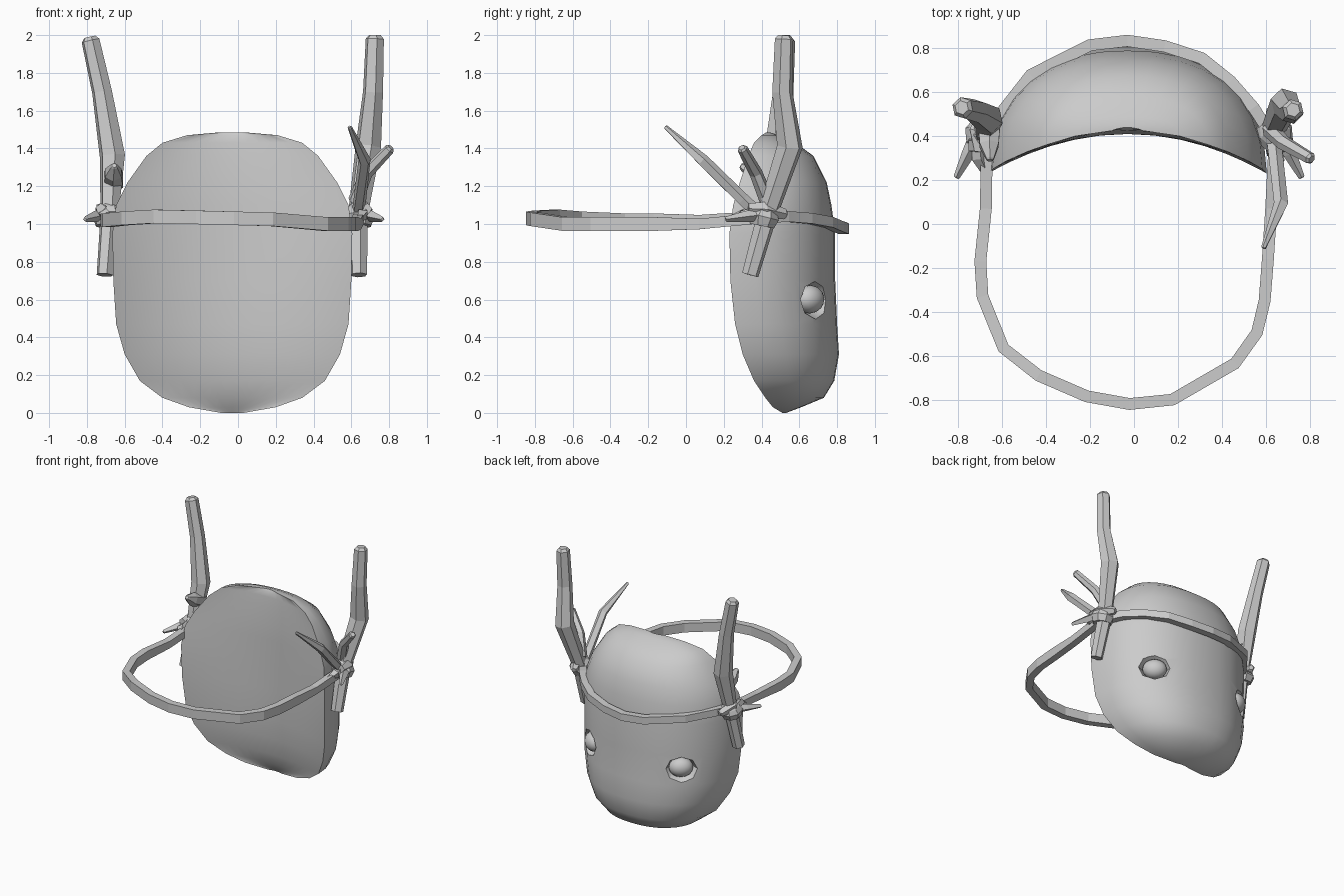
import bpy, bmesh, math
from mathutils import Vector

cube = bpy.data.objects.get("Cube")
if cube:
    bpy.data.objects.remove(cube, do_unlink=True)

grey = bpy.data.materials.new("plain_grey")
grey.use_nodes = True
grey.diffuse_color = (0.6, 0.6, 0.6, 1)
grey.node_tree.nodes["Principled BSDF"].inputs["Base Color"].default_value = (0.6, 0.6, 0.6, 1)


def make(name, bm, smooth=None):
    bmesh.ops.recalc_face_normals(bm, faces=bm.faces)
    mesh = bpy.data.meshes.new(name)
    bm.to_mesh(mesh)
    bm.free()
    mesh.materials.append(grey)
    ob = bpy.data.objects.new(name, mesh)
    bpy.context.collection.objects.link(ob)
    if smooth:
        smooth_angle(ob, smooth)
    return ob


def smooth_angle(ob, degrees):
    bpy.ops.object.select_all(action='DESELECT')
    ob.select_set(True)
    bpy.context.view_layer.objects.active = ob
    bpy.ops.object.shade_smooth_by_angle(angle=math.radians(degrees))


def bridge(bm, rings, closed=False):
    n = len(rings[0])
    pairs = list(zip(rings, rings[1:])) + ([(rings[-1], rings[0])] if closed else [])
    for a, b in pairs:
        for i in range(n):
            j = (i + 1) % n
            bm.faces.new((a[i], a[j], b[j], b[i]))
    if not closed:
        bm.faces.new(rings[0])
        bm.faces.new(rings[-1])


def tube(name, path, radii, sides=6, squash=1.0):
    """Faceted stick along a path with a chamfered end."""
    pts = [Vector(p) for p in path]
    last = (pts[-1] - pts[-2]).normalized()
    pts.append(pts[-1].copy())
    pts[-2] -= last * radii[-1] * 0.4
    radii = list(radii) + [radii[-1] * 0.65]
    bm, rings = bmesh.new(), []
    for k, p in enumerate(pts):
        d = (pts[min(k + 1, len(pts) - 1)] - pts[max(k - 1, 0)]).normalized()
        side = d.cross(Vector((0.3, 1, 0.1))).normalized()
        up = side.cross(d)
        rings.append([bm.verts.new(p + radii[k] * (side * math.cos(a) * squash + up * math.sin(a)))
                      for a in (2 * math.pi * i / sides for i in range(sides))])
    bridge(bm, rings)
    return make(name, bm)


# Mask: stacked slices of height, half width, rim y, face y, back y
CX = -0.03
slices = [
    (0.00, 0.06, 0.51, 0.53, 0.52), (0.03, 0.23, 0.46, 0.61, 0.50),
    (0.08, 0.37, 0.42, 0.73, 0.47), (0.17, 0.49, 0.36, 0.785, 0.44),
    (0.31, 0.57, 0.30, 0.81, 0.42), (0.47, 0.615, 0.26, 0.80, 0.41),
    (0.70, 0.63, 0.235, 0.79, 0.41), (0.95, 0.635, 0.23, 0.79, 0.41),
    (1.10, 0.615, 0.25, 0.77, 0.41), (1.22, 0.555, 0.285, 0.745, 0.41),
    (1.36, 0.455, 0.33, 0.675, 0.42), (1.43, 0.37, 0.36, 0.58, 0.425),
    (1.47, 0.24, 0.40, 0.49, 0.43), (1.485, 0.07, 0.425, 0.445, 0.44)]
bm, rings = bmesh.new(), []
STEPS = 16
for z, w, rim, face, back in slices:
    ring = []
    for i in range(2 * STEPS):
        a = math.pi * i / STEPS
        u = math.cos(a)
        if i <= STEPS:
            y = rim + (face - rim) * max(0, 1 - abs(u) ** 2.3) ** (1 / 2.2)
        else:
            y = rim + (back - rim) * (1 - u * u)
        ring.append(bm.verts.new((CX + w * u, y, z)))
    rings.append(ring)
bridge(bm, rings)
mask = make("mask", bm)

# Eye sockets cut into the mask, with a ball in each
for label, s in (("left", 1), ("right", -1)):
    centre = Vector((CX + s * 0.40, 0.675, 0.60))
    normal = Vector((s * 0.62, 0.78, -0.05)).normalized()
    turn = normal.to_track_quat('Z', 'Y').to_matrix().to_4x4()
    bm = bmesh.new()
    bmesh.ops.create_cone(bm, cap_ends=True, segments=8, radius1=0.075, radius2=0.17, depth=0.18)
    bmesh.ops.scale(bm, vec=(1.1, 0.9, 1), verts=bm.verts)
    bmesh.ops.transform(bm, matrix=turn, verts=bm.verts)
    bmesh.ops.translate(bm, vec=centre + normal * 0.035, verts=bm.verts)
    cutter = make("socket_cutter", bm)
    cut = mask.modifiers.new("socket", 'BOOLEAN')
    cut.operation, cut.object, cut.solver = 'DIFFERENCE', cutter, 'EXACT'
    bpy.context.view_layer.objects.active = mask
    bpy.ops.object.modifier_apply(modifier="socket")
    bpy.data.objects.remove(cutter, do_unlink=True)
    bm = bmesh.new()
    bmesh.ops.create_uvsphere(bm, u_segments=16, v_segments=10, radius=0.085)
    bmesh.ops.scale(bm, vec=(1.05, 0.88, 0.8), verts=bm.verts)
    bmesh.ops.transform(bm, matrix=turn, verts=bm.verts)
    bmesh.ops.translate(bm, vec=centre - normal * 0.025, verts=bm.verts)
    make(label + "_eye", bm, 60)
smooth_angle(mask, 40)

# Strap: rectangular band looping behind and across the face
loop = [(-0.67, 0.38, 1.04), (-0.675, 0.07, 1.02), (-0.70, -0.17, 1.02), (-0.69, -0.33, 1.02),
        (-0.595, -0.565, 1.03), (-0.435, -0.69, 1.04), (-0.215, -0.785, 1.035), (-0.02, -0.82, 1.03),
        (0.175, -0.80, 1.025), (0.46, -0.635, 1.0), (0.56, -0.495, 1.0), (0.595, -0.35, 1.0),
        (0.61, -0.16, 1.0), (0.625, 0.07, 1.0), (0.64, 0.38, 1.03), (0.545, 0.53, 1.04),
        (0.44, 0.65, 1.03), (0.31, 0.755, 1.01), (0.14, 0.81, 0.985), (-0.03, 0.835, 0.975),
        (-0.20, 0.815, 0.985), (-0.47, 0.68, 1.02), (-0.61, 0.50, 1.04)]
bm, rings = bmesh.new(), []
for k, p in enumerate(loop):
    p = Vector(p)
    d = Vector(loop[(k + 1) % len(loop)]) - Vector(loop[k - 1])
    out = Vector((d.y, -d.x, 0)).normalized() * 0.027
    up = Vector((0, 0, 0.036 if p.y < 0 else 0.028))
    rings.append([bm.verts.new(p + v) for v in (out + up, out - up, -out - up, -out + up)])
bridge(bm, rings, closed=True)
make("strap", bm)

# Antler sticks
tube("right_antler", [(-0.705, 0.34, 0.73), (-0.68, 0.41, 1.05), (-0.665, 0.48, 1.36),
                      (-0.72, 0.515, 1.70), (-0.785, 0.53, 1.99)], [0.045, 0.05, 0.07, 0.055, 0.05])
tube("left_antler", [(0.64, 0.34, 0.73), (0.635, 0.43, 1.05), (0.69, 0.55, 1.41),
                     (0.715, 0.51, 1.70), (0.725, 0.52, 2.0)], [0.045, 0.055, 0.07, 0.055, 0.05])
tube("left_long_branch", [(0.63, 0.42, 1.02), (0.645, 0.30, 1.13), (0.67, 0.09, 1.335),
                          (0.59, -0.11, 1.515)], [0.035, 0.035, 0.034, 0.012], 5)
tube("left_short_branch", [(0.62, 0.43, 1.12), (0.68, 0.37, 1.27), (0.81, 0.295, 1.405)],
     [0.04, 0.035, 0.028])
tube("right_stub", [(-0.66, 0.47, 1.22), (-0.66, 0.36, 1.27), (-0.655, 0.29, 1.31)],
     [0.06, 0.05, 0.02])

# Knots and loose strap ends on both sides
for label, s, x in (("left", 1, 0.64), ("right", -1, -0.685)):
    tube(label + "_knot", [(x, 0.40, 0.99), (x, 0.41, 1.04), (x, 0.43, 1.10)], [0.07, 0.088, 0.07], 8)
    tube(label + "_outer_tie", [(x + s * 0.03, 0.42, 1.05), (x + s * 0.07, 0.32, 1.04),
                                (x + s * 0.125, 0.21, 1.025)], [0.03, 0.03, 0.015], 4)
    tube(label + "_inner_tie", [(x + s * 0.02, 0.40, 1.06), (x + s * 0.02, 0.30, 1.05),
                                (x - s * 0.02, 0.22, 1.02)], [0.035, 0.035, 0.02], 4)
    tube(label + "_wrap", [(x + s * 0.04, 0.33, 1.08), (x + s * 0.03, 0.42, 1.075),
                           (x - s * 0.02, 0.53, 1.05)], [0.03, 0.045, 0.03], 5)
